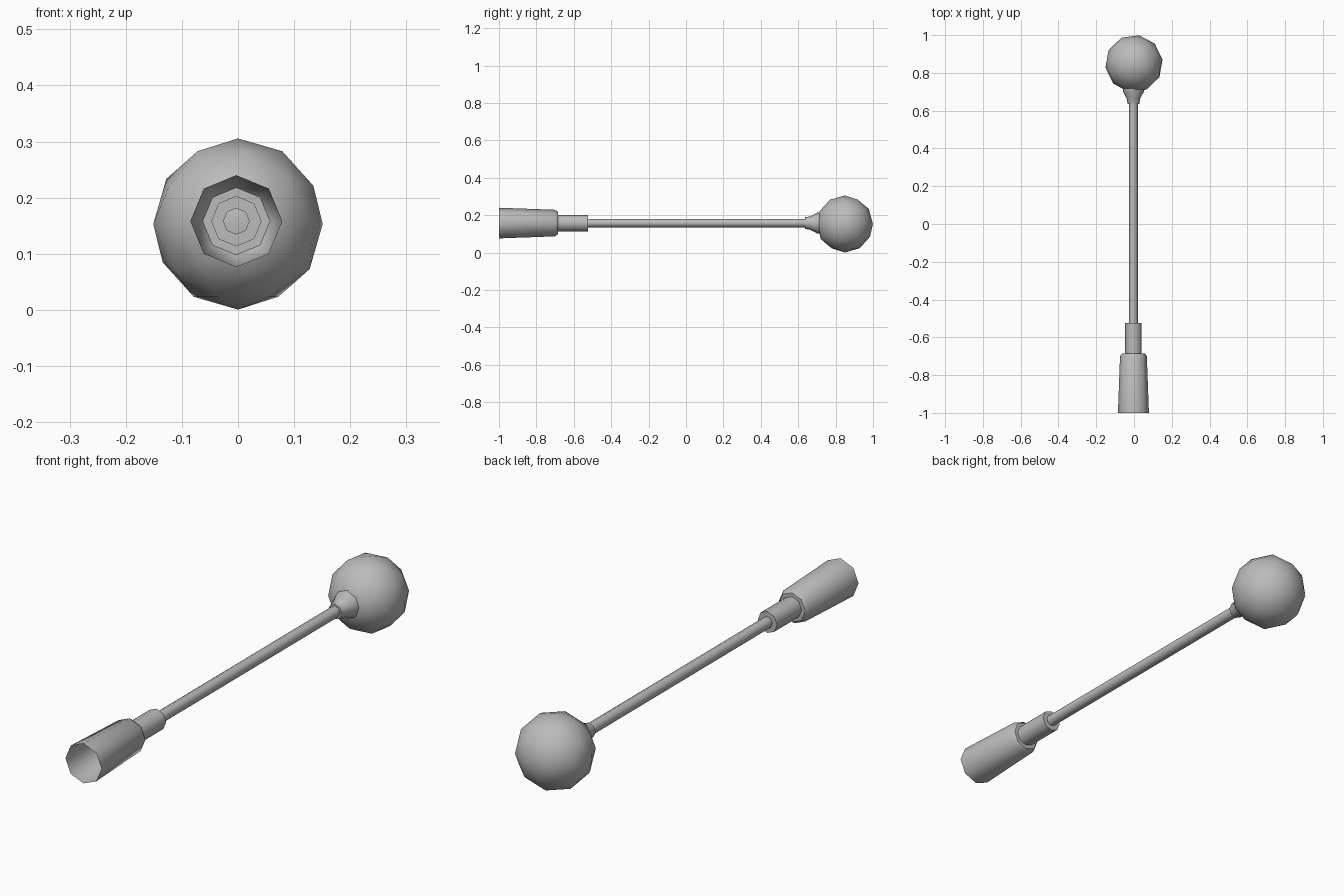
import bpy, bmesh
from math import sin, cos, tau, radians
from mathutils import Matrix

if "Cube" in bpy.data.objects:
    bpy.data.objects.remove(bpy.data.objects["Cube"], do_unlink=True)

grey = bpy.data.materials.new("plain grey")
colour = (0.5, 0.5, 0.5, 1)
grey.diffuse_color = colour
grey.use_nodes = True
grey.node_tree.nodes["Principled BSDF"].inputs["Base Color"].default_value = colour

AXIS_X, AXIS_Z = -0.003, 0.158


def finish(name, bm):
    mesh = bpy.data.meshes.new(name)
    bm.to_mesh(mesh)
    bm.free()
    mesh.materials.append(grey)
    obj = bpy.data.objects.new(name, mesh)
    bpy.context.collection.objects.link(obj)
    bpy.ops.object.select_all(action="DESELECT")
    obj.select_set(True)
    bpy.context.view_layer.objects.active = obj
    bpy.ops.object.shade_smooth_by_angle(angle=radians(50))
    return obj


def tube(name, profile, sides=8):
    """Open octagonal tube along y from (y, radius) pairs."""
    bm = bmesh.new()
    rings = [[bm.verts.new((AXIS_X + r * sin(tau * i / sides), y,
                            AXIS_Z + r * cos(tau * i / sides)))
              for i in range(sides)] for y, r in profile]
    for a, b in zip(rings, rings[1:]):
        for i in range(sides):
            j = (i + 1) % sides
            bm.faces.new((a[i], a[j], b[j], b[i]))
    bmesh.ops.recalc_face_normals(bm, faces=bm.faces)
    return finish(name, bm)


# Hollow handle, open at the front, with a bevelled shoulder
tube("handle", [(-1, 0.082), (-0.7, 0.071), (-0.685, 0.06), (-0.685, 0.044)])
# Sleeve between the handle and the rod
tube("sleeve", [(-0.685, 0.044), (-0.525, 0.044), (-0.525, 0.023)])
# Long thin rod
tube("rod", [(-0.525, 0.023), (0.635, 0.023)])
# Flared socket holding the ball
tube("socket", [(0.635, 0.023), (0.635, 0.031), (0.665, 0.036),
                (0.7, 0.055), (0.72, 0.057)])

# Faceted ball head
ball = bmesh.new()
bmesh.ops.create_icosphere(
    ball, subdivisions=2, radius=0.1525,
    matrix=Matrix.Translation((0, 0.849, 0.153)) @ Matrix.Rotation(radians(-10), 4, "Z"))
finish("ball", ball)
